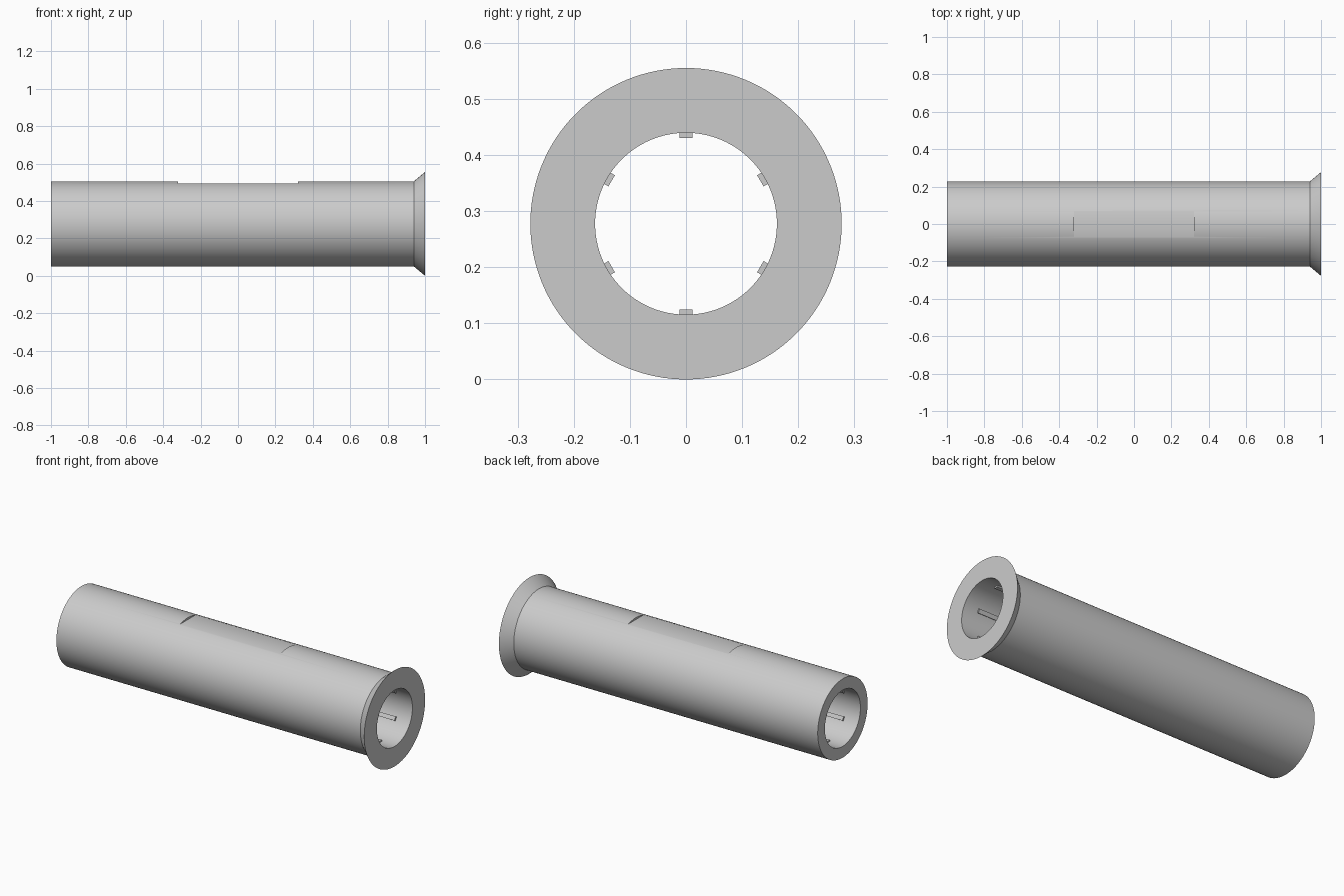
import bpy, bmesh, math
from mathutils import Matrix, Vector

cube = bpy.data.objects.get("Cube")
if cube:
    bpy.data.objects.remove(cube, do_unlink=True)

AXIS_Z = 0.2775      # height of the tube axis
TUBE_R = 0.2275
BORE_R = 0.162
FLANGE_R = 0.2775
SEGMENTS = 128

grey = bpy.data.materials.new("light_grey")
grey.use_nodes = True
GREY = (0.6, 0.6, 0.6, 1)
grey.diffuse_color = GREY
grey.node_tree.nodes["Principled BSDF"].inputs["Base Color"].default_value = GREY


def make_object(name, bm):
    bmesh.ops.recalc_face_normals(bm, faces=bm.faces)
    mesh = bpy.data.meshes.new(name)
    bm.to_mesh(mesh)
    bm.free()
    mesh.materials.append(grey)
    obj = bpy.data.objects.new(name, mesh)
    bpy.context.collection.objects.link(obj)
    return obj


def make_box(name, size, centre, turn=0):
    """Box placed relative to the tube axis, then turned about it."""
    bm = bmesh.new()
    matrix = (Matrix.Translation((0, 0, AXIS_Z)) @ Matrix.Rotation(turn, 4, "X")
              @ Matrix.Translation(centre) @ Matrix.Diagonal((*size, 1)))
    bmesh.ops.create_cube(bm, size=1, matrix=matrix)
    return make_object(name, bm)


def activate(obj):
    bpy.ops.object.select_all(action="DESELECT")
    obj.select_set(True)
    bpy.context.view_layer.objects.active = obj


# Hollow tube with a flared end, turned about the x axis
profile = [(-1, BORE_R), (-1, TUBE_R), (0.94, TUBE_R), (1, FLANGE_R), (1, BORE_R)]
bm = bmesh.new()
verts = [bm.verts.new((x, 0, AXIS_Z + r)) for x, r in profile]
edges = [bm.edges.new((v, verts[(i + 1) % len(verts)])) for i, v in enumerate(verts)]
bmesh.ops.spin(bm, geom=verts + edges, cent=(0, 0, AXIS_Z), axis=(1, 0, 0),
               angle=math.tau, steps=SEGMENTS, use_duplicate=False)
bmesh.ops.remove_doubles(bm, verts=bm.verts, dist=0.0001)
tube = make_object("flared_tube", bm)

# Shallow flat milled into the top
flat_height = 0.2165
cutter = make_box("flat_cutter", (0.64, 0.4, 0.2), (0, 0, flat_height + 0.1))
cutter.hide_render = True
cut = tube.modifiers.new("top_flat", "BOOLEAN")
cut.operation = "DIFFERENCE"
cut.solver = "EXACT"
cut.object = cutter
activate(tube)
bpy.ops.object.modifier_apply(modifier=cut.name)
bpy.data.objects.remove(cutter, do_unlink=True)
activate(tube)
bpy.ops.object.shade_smooth_by_angle(angle=math.radians(20))

# Six slim ribs along the bore, sunk slightly into the wall
for i in range(6):
    make_box(f"bore_rib_{i + 1}", (1.82, 0.023, 0.014), (0, 0, 0.160), i * math.tau / 6)
